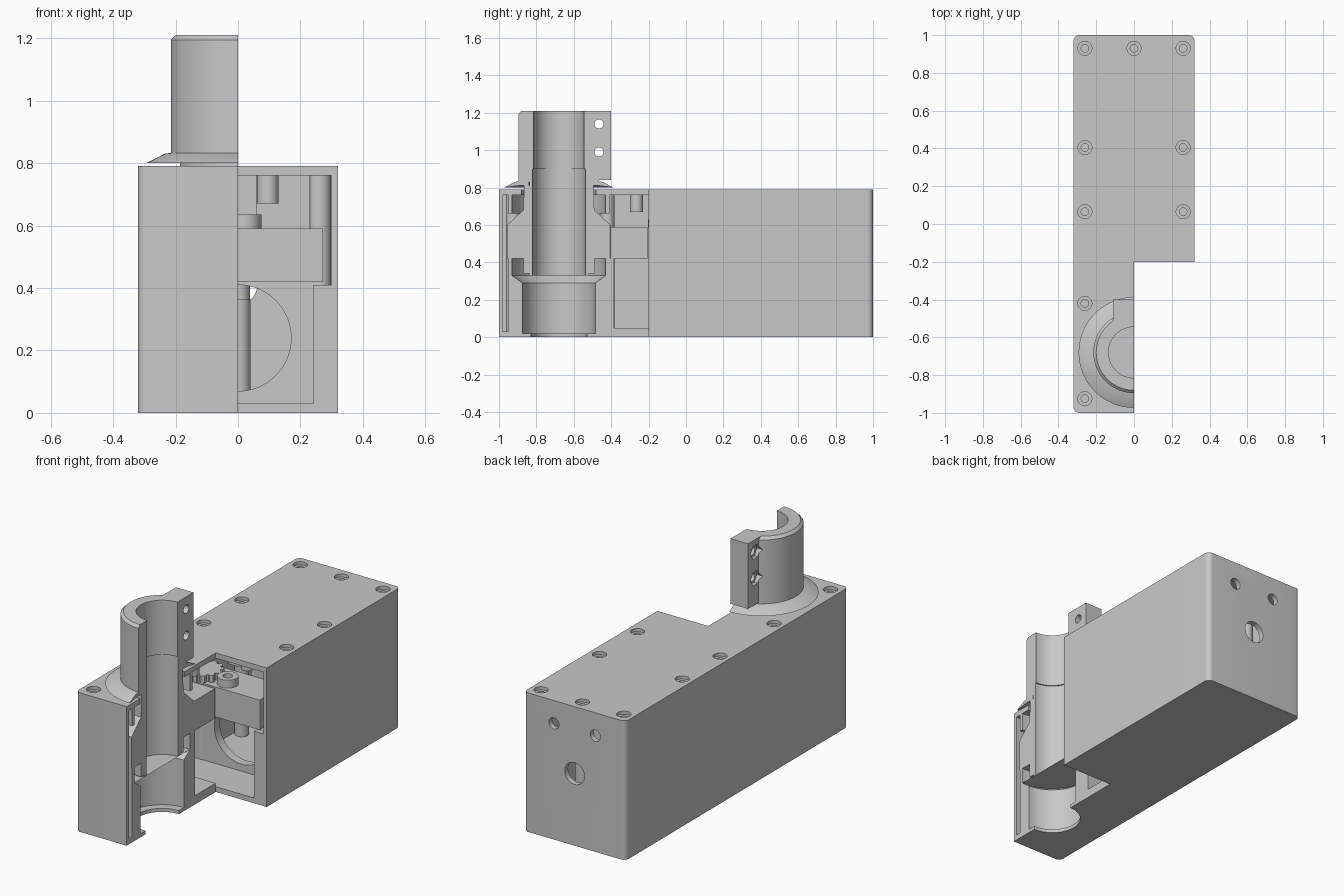
import bpy, bmesh, math
from mathutils import Matrix, Vector

cube = bpy.data.objects.get("Cube")
if cube:
    bpy.data.objects.remove(cube, do_unlink=True)

grey = bpy.data.materials.new("light grey")
grey.use_nodes = True
tone = (0.58, 0.58, 0.58, 1)
grey.diffuse_color = tone
grey.node_tree.nodes["Principled BSDF"].inputs["Base Color"].default_value = tone

SHAFT_Y = -0.68
TOP = 0.79


def finish(name, bm):
    bmesh.ops.recalc_face_normals(bm, faces=bm.faces)
    mesh = bpy.data.meshes.new(name)
    bm.to_mesh(mesh)
    bm.free()
    mesh.materials.append(grey)
    obj = bpy.data.objects.new(name, mesh)
    bpy.context.collection.objects.link(obj)
    return obj


def box(name, x, y, z, corner=0):
    bm = bmesh.new()
    bmesh.ops.create_cube(bm, size=1)
    for v in bm.verts:
        v.co = Vector([sum(r) / 2 + c * (r[1] - r[0]) for r, c in zip((x, y, z), v.co)])
    if corner:
        edges = [e for e in bm.edges if abs(e.verts[0].co.z - e.verts[1].co.z) > 0.01]
        bmesh.ops.bevel(bm, geom=edges, offset=corner, segments=8, affect='EDGES', profile=0.5)
    return finish(name, bm)


def rod(name, r, base, length, axis='z', r2=None, sides=48):
    """Cylinder or cone running from base along an axis."""
    bm = bmesh.new()
    bmesh.ops.create_cone(bm, cap_ends=True, segments=sides, radius1=r,
                          radius2=r if r2 is None else r2, depth=length,
                          matrix=Matrix.Translation((0, 0, length / 2)))
    turn = {'z': Matrix(), 'x': Matrix.Rotation(math.pi / 2, 4, 'Y'),
            'y': Matrix.Rotation(-math.pi / 2, 4, 'X')}[axis]
    bm.transform(Matrix.Translation(base) @ turn)
    return finish(name, bm)


def lathe(name, profile, y=SHAFT_Y, x=0, sides=96):
    """Closed (radius, z) profile turned round a vertical axis."""
    bm = bmesh.new()
    rings = []
    for i in range(sides):
        a = 2 * math.pi * i / sides
        rings.append([bm.verts.new((x + r * math.cos(a), y + r * math.sin(a), z))
                      for r, z in profile])
    for i in range(sides):
        a, b = rings[i], rings[(i + 1) % sides]
        for j in range(len(profile)):
            k = (j + 1) % len(profile)
            bm.faces.new((a[j], b[j], b[k], a[k]))
    return finish(name, bm)


def cut(obj, cutter, op='DIFFERENCE'):
    mod = obj.modifiers.new("cut", 'BOOLEAN')
    mod.operation = op
    mod.solver = 'EXACT'
    mod.object = cutter
    bpy.context.view_layer.update()
    bpy.context.view_layer.objects.active = obj
    bpy.ops.object.modifier_apply(modifier=mod.name)
    bpy.data.objects.remove(cutter, do_unlink=True)
    return obj


def section(obj):
    """Remove the open front quarter."""
    return cut(obj, box("cutter", (0, 1), (-2, -0.2), (-1, 2)))


def bearing_pocket(obj):
    at = lambda z: (0, SHAFT_Y, z)
    cut(obj, rod("cutter", 0.195, at(0.02), 0.28, sides=96))
    cut(obj, rod("cutter", 0.195, at(0.29), 0.04, r2=0.25, sides=96))
    return cut(obj, rod("cutter", 0.25, at(0.33), 0.2, sides=96))


parts = []

# Hollow housing with rounded upright edges
screws = [(s * 0.26, y) for s in (-1, 1) for y in (0.93, 0.405, 0.065)]
screws += [(0, 0.93), (-0.26, -0.42), (-0.26, -0.925)]
housing = box("housing", (-0.32, 0.32), (-1, 1), (0, TOP), 0.03)
cut(housing, box("cutter", (-0.3, 0.3), (-0.98, 0.97), (0.03, 0.76)))
cut(housing, rod("cutter", 0.15, (0, SHAFT_Y, -0.1), 0.3))
cut(housing, rod("cutter", 0.195, (0, SHAFT_Y, 0.02), 0.2))
cut(housing, rod("cutter", 0.2, (0, SHAFT_Y, 0.7), 0.2))
for x, y in screws:
    cut(housing, rod("cutter", 0.037, (x, y, 0.772), 0.1))
    cut(housing, rod("cutter", 0.02, (x, y, 0.74), 0.1))
# Rear cable hole and two small holes
for x, z, r in ((0, 0.41, 0.062), (-0.13, 0.66, 0.032), (0.13, 0.66, 0.032)):
    cut(housing, rod("cutter", r, (x, 0.9, z), 0.2, 'y'))
parts.append(section(housing))

# Screw posts inside the housing
for i, (x, y) in enumerate(screws):
    parts.append(rod(f"screw_post_{i + 1}", 0.038, (x, y, 0.02), 0.742))

# Lower bearing seat and the ring of the upper one
seat = box("lower_bearing_seat", (-0.26, 0.1), (-0.95, -0.385), (0.01, 0.42))
cut(seat, rod("cutter", 0.15, (0, SHAFT_Y, -0.1), 0.3))
parts.append(section(bearing_pocket(seat)))
parts.append(section(lathe("upper_bearing_ring",
                           [(0.25, 0.66), (0.27, 0.66), (0.27, 0.765), (0.25, 0.765)])))

# Main gear hub on a hollow shaft
parts.append(section(lathe("gear_hub", [
    (0.145, 0.34), (0.19, 0.34), (0.19, 0.42), (0.275, 0.42), (0.275, 0.6),
    (0.19, 0.68), (0.185, 0.81), (0.145, 0.81)])))
parts.append(section(lathe("hollow_shaft", [
    (0.142, 0.33), (0.158, 0.33), (0.158, 0.9), (0.142, 0.9)])))

# Sloping dust skirt
parts.append(section(lathe("dust_skirt", [
    (0.18, 0.795), (0.185, 0.81), (0.215, 0.81), (0.293, 0.8), (0.235, 0.83),
    (0.16, 0.84), (0.16, 0.795)])))

# Clamp collar with bolt tab
collar = lathe("clamp_collar", [
    (0.157, 0.83), (0.215, 0.83), (0.215, 1.195), (0.2, 1.21), (0.135, 1.21),
    (0.135, 0.9), (0.157, 0.9)])
tab = box("clamp_tab", (-0.11, 0.1), (-0.53, -0.4), (0.84, 1.21))
cut(tab, rod("cutter", 0.17, (0, SHAFT_Y, 0.5), 1, sides=96))
for part in (collar, tab):
    for z in (0.99, 1.14):
        cut(part, rod("cutter", 0.024, (-0.3, -0.465, z), 0.6, 'x'))
        cut(part, rod("cutter", 0.042, (-0.3, -0.465, z), 0.21, 'x', sides=6))
    parts.append(section(part))

# Gear carrier, its cross block and the ribs on the floor
parts.append(section(box("gear_carrier", (-0.25, 0.1), (-0.41, -0.205), (0.42, 0.59))))
parts.append(box("cross_block", (-0.27, 0.27), (-0.19, 0.03), (0.42, 0.59)))
parts.append(section(box("floor_rib", (-0.3, 0.04), (-0.385, -0.2), (0.02, 0.05))))
parts.append(box("side_rib", (0.24, 0.31), (-0.2, -0.17), (0.02, 0.41)))
parts.append(box("upper_wall", (0.06, 0.23), (0.03, 0.06), (0.58, 0.765)))

# Motor wall with a round opening
wall = box("motor_wall", (-0.3, 0.24), (0.03, 0.08), (0.02, 0.42))
parts.append(cut(wall, rod("cutter", 0.17, (0, -0.1, 0.24), 0.4, 'y', sides=64)))
parts.append(rod("inner_column", 0.04, (0, 0.3, 0.02), 0.345))

# Pinion hub, lid bosses and a small toothed gear
parts.append(lathe("pinion_hub", [(0.025, 0.58), (0.055, 0.58), (0.055, 0.635),
                                  (0.025, 0.635)], y=-0.12, x=0.02, sides=32))
parts.append(rod("lid_boss_right", 0.035, (-0.1, -0.265, 0.67), 0.1))
parts.append(rod("lid_boss_left", 0.035, (0.095, -0.05, 0.67), 0.1))
parts.append(box("lid_block", (-0.06, 0.06), (0, 0.06), (0.635, 0.765)))
gear = rod("small_gear", 0.085, (-0.14, -0.1, 0.585), 0.045)
parts.append(gear)
for i in range(12):
    a = math.tau * i / 12
    tooth = rod(f"gear_tooth_{i + 1}", 0.018,
                (-0.14 + 0.085 * math.cos(a), -0.1 + 0.085 * math.sin(a), 0.585),
                0.045, sides=6)
    parts.append(tooth)

# Smooth curved surfaces while keeping edges crisp
bpy.ops.object.select_all(action='DESELECT')
for part in parts:
    part.select_set(True)
bpy.context.view_layer.objects.active = parts[0]
bpy.ops.object.shade_smooth_by_angle(angle=math.radians(25))
